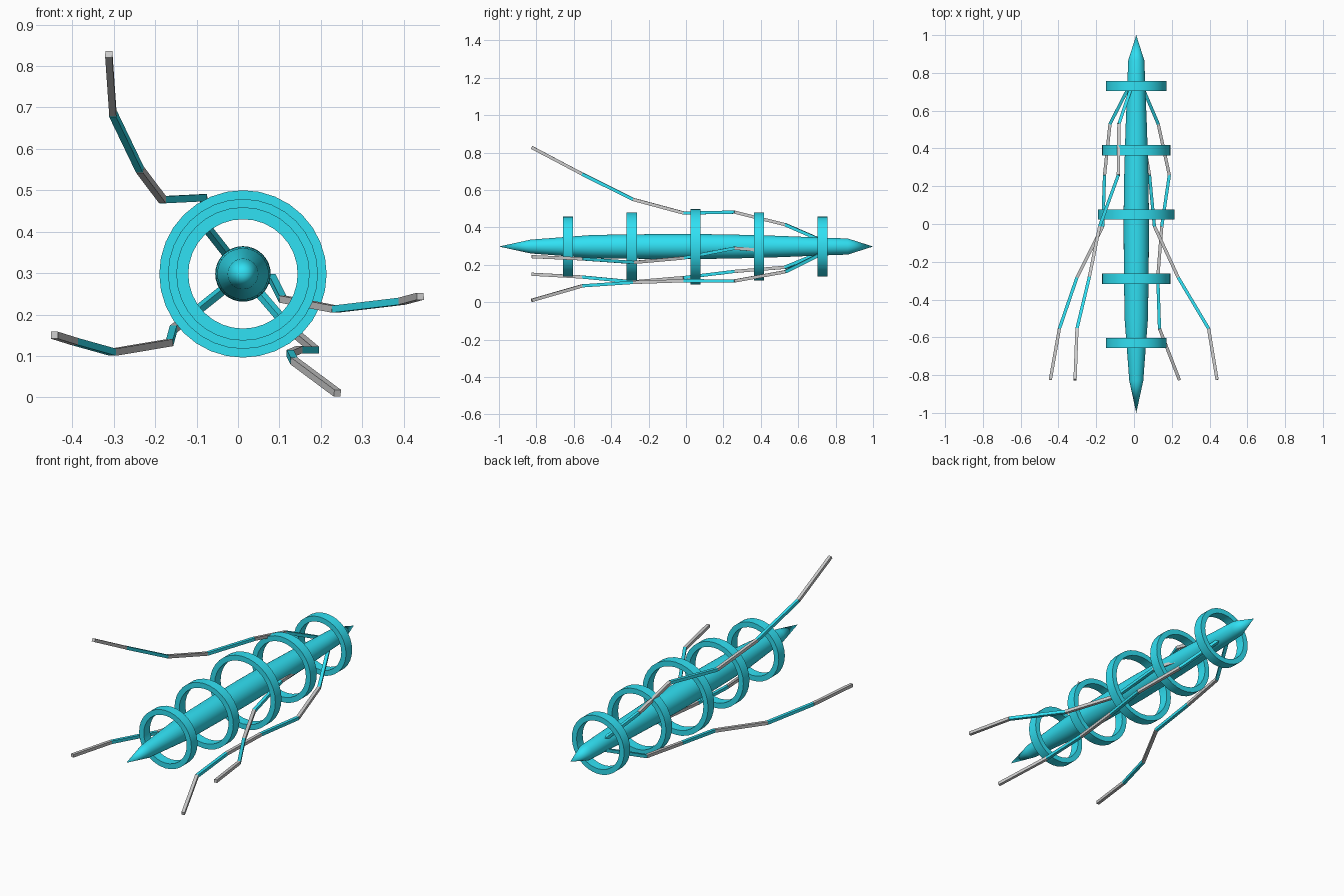
import bpy, bmesh, math
from mathutils import Vector

if "Cube" in bpy.data.objects:
    bpy.data.objects.remove(bpy.data.objects["Cube"])

CX, CZ = 0.012, 0.298
SIDES = 32

cyan = bpy.data.materials.new("cyan")
cyan.diffuse_color = (0.03, 0.75, 0.9, 1)
cyan.use_nodes = True
cyan.node_tree.nodes["Principled BSDF"].inputs["Base Color"].default_value = cyan.diffuse_color


def make_object(name, bm, material=None):
    bmesh.ops.recalc_face_normals(bm, faces=bm.faces)
    mesh = bpy.data.meshes.new(name)
    bm.to_mesh(mesh)
    bm.free()
    ob = bpy.data.objects.new(name, mesh)
    bpy.context.collection.objects.link(ob)
    if material:
        mesh.materials.append(material)
    return ob


def lathe(name, profile, closed=False):
    """Spin (y, radius) points around the long axis."""
    bm = bmesh.new()
    verts = [bm.verts.new((CX + r, y, CZ)) for y, r in profile]
    edges = [bm.edges.new(pair) for pair in zip(verts, verts[1:])]
    if closed:
        edges.append(bm.edges.new((verts[-1], verts[0])))
    bmesh.ops.spin(bm, geom=verts + edges, cent=(CX, 0, CZ), axis=(0, 1, 0),
                   angle=math.tau, steps=SIDES)
    bmesh.ops.remove_doubles(bm, verts=bm.verts, dist=1e-4)
    ob = make_object(name, bm, cyan)
    bpy.ops.object.select_all(action='DESELECT')
    ob.select_set(True)
    bpy.context.view_layer.objects.active = ob
    bpy.ops.object.shade_smooth_by_angle(angle=math.radians(30))


def bar(name, a, b, width, material):
    """Square bar between two points."""
    a, b = Vector(a), Vector(b)
    bm = bmesh.new()
    bmesh.ops.create_cube(bm, size=1)
    bmesh.ops.scale(bm, vec=(width, (b - a).length, width), verts=bm.verts)
    ob = make_object(name, bm, material)
    ob.location = (a + b) / 2
    ob.rotation_euler = (a - b).to_track_quat('Y', 'Z').to_euler()


# Spindle body
lathe("body", [(-1.0, 0), (-0.83, 0.037), (-0.5, 0.062), (-0.2, 0.066), (0.05, 0.067),
               (0.25, 0.064), (0.5, 0.057), (0.72, 0.048), (0.865, 0.043), (1.0, 0)])

# Hoops around the body
for i, radius in enumerate((0.161, 0.181, 0.202, 0.181, 0.161)):
    y, half, inner = -0.63 + 0.34 * i, 0.027, radius - 0.029
    lathe(f"ring_{i + 1}", [(y - half, inner), (y - half, radius),
                            (y + half, radius), (y + half, inner)], closed=True)

# Trailing tentacles: (x, z) of each joint at even steps along y
TENTACLES = {
    "upper_left": [(-0.08, 0.415), (-0.083, 0.482), (-0.182, 0.477), (-0.237, 0.55),
                   (-0.302, 0.685), (-0.312, 0.828)],
    "lower_left": [(-0.127, 0.187), (-0.156, 0.165), (-0.165, 0.132), (-0.302, 0.109),
                   (-0.395, 0.135), (-0.443, 0.15)],
    "upper_right": [(0.035, 0.268), (0.082, 0.289), (0.108, 0.237), (0.234, 0.213),
                    (0.395, 0.232), (0.44, 0.244)],
    "lower_right": [(0.128, 0.163), (0.187, 0.114), (0.147, 0.115), (0.126, 0.106),
                    (0.135, 0.088), (0.24, 0.01)],
}
for name, joints in TENTACLES.items():
    points = [(CX, 0.80, CZ)]
    points += [(x, 0.53 - 0.271 * i, z) for i, (x, z) in enumerate(joints)]
    for i, (a, b) in enumerate(zip(points, points[1:])):
        bar(f"{name}_tentacle_segment_{i + 1}", a, b, 0.017, None if i % 2 else cyan)
